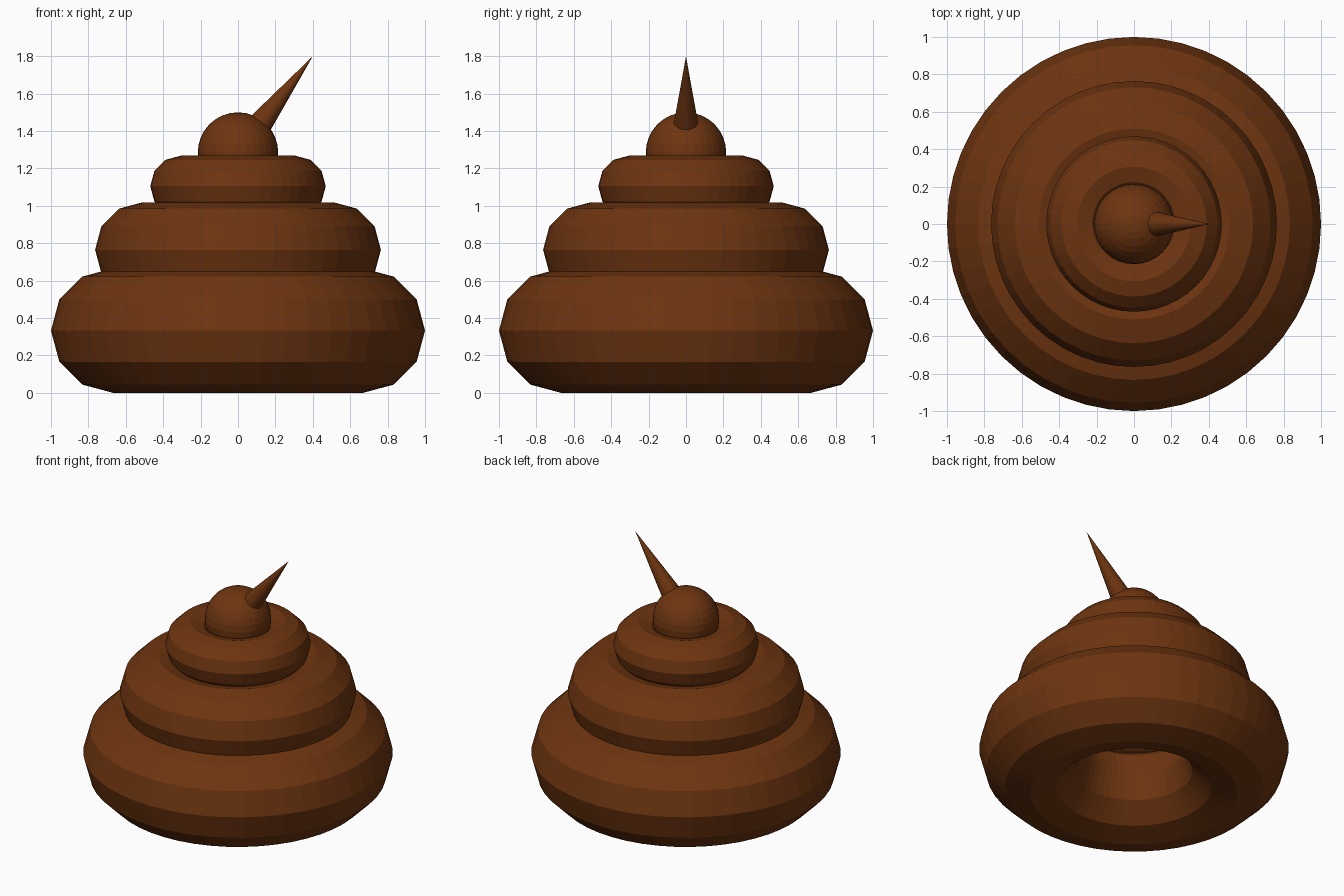
import bpy
import math
from mathutils import Vector

if "Cube" in bpy.data.objects:
    bpy.data.objects.remove(bpy.data.objects["Cube"])

brown = bpy.data.materials.new("brown")
brown.diffuse_color = (0.155, 0.035, 0.005, 1)
brown.use_nodes = True
brown.node_tree.nodes["Principled BSDF"].inputs["Base Color"].default_value = brown.diffuse_color


def finish(name):
    ob = bpy.context.object
    ob.name = name
    ob.data.materials.append(brown)
    return ob


# Stacked rings: name, major radius, tube radius, centre height
rings = [
    ("bottom_ring", 0.667, 0.333, 0.333),
    ("middle_ring", 0.51, 0.254, 0.765),
    ("top_ring", 0.306, 0.163, 1.105),
]
for name, major, minor, z in rings:
    bpy.ops.mesh.primitive_torus_add(
        major_segments=48, minor_segments=12,
        major_radius=major, minor_radius=minor, location=(0, 0, z))
    finish(name)

# Round cap
cap_centre = Vector((0, 0, 1.285))
bpy.ops.mesh.primitive_uv_sphere_add(
    segments=32, ring_count=16, radius=0.215, location=cap_centre)
finish("cap")

# Pointed tip leaning to the right, rooted inside the cap
apex = Vector((0.4, 0, 1.8))
axis = (apex - cap_centre).normalized()
length = 0.5
bpy.ops.mesh.primitive_cone_add(
    vertices=32, radius1=length * math.tan(math.radians(8.1)), radius2=0,
    depth=length, location=apex - axis * length / 2,
    rotation=axis.to_track_quat('Z', 'Y').to_euler())
finish("tip")
